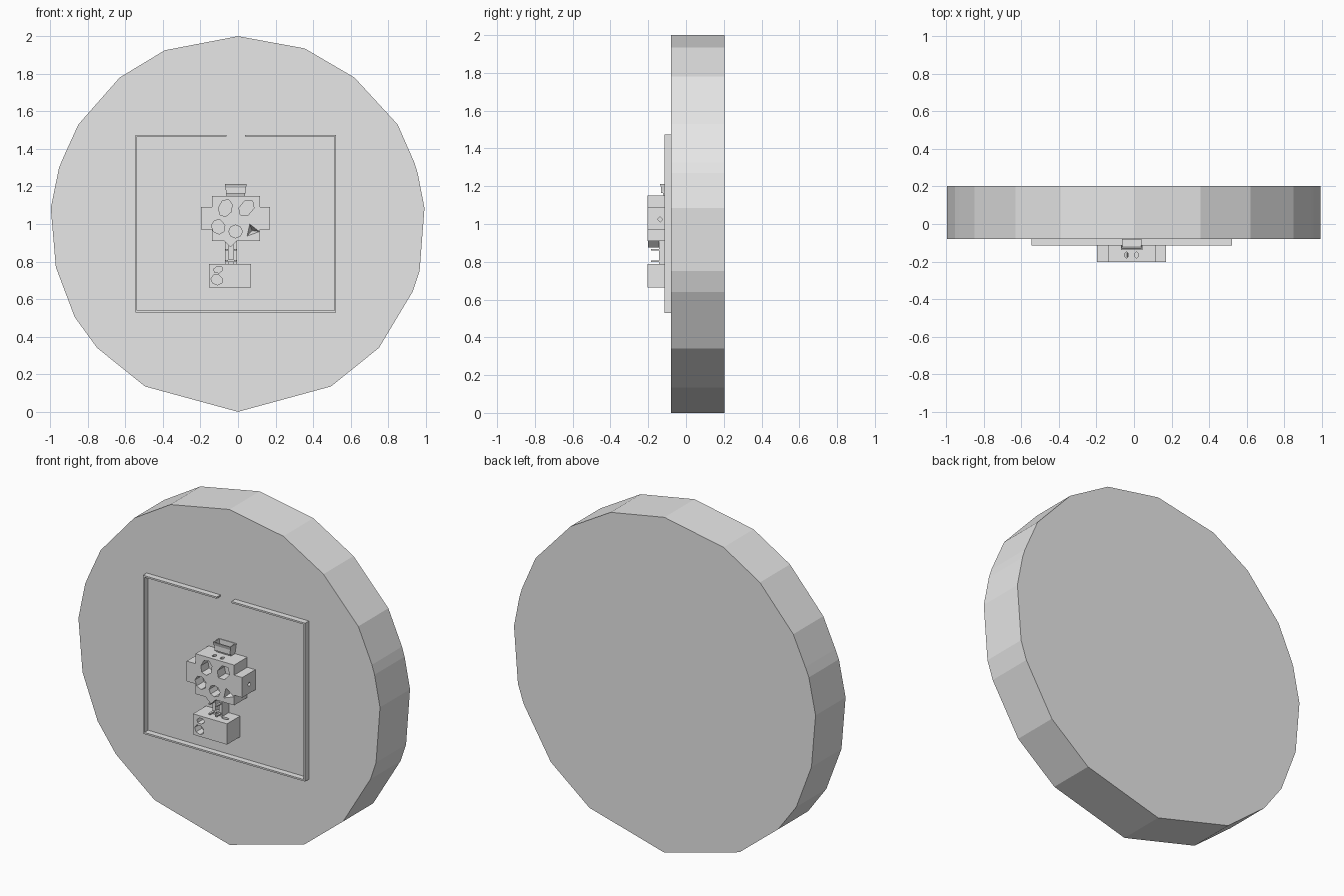
import bpy, bmesh, math
from mathutils import Matrix, Vector

if "Cube" in bpy.data.objects:
    bpy.data.objects.remove(bpy.data.objects["Cube"], do_unlink=True)

grey = bpy.data.materials.new("plain_grey")
grey.use_nodes = True
colour = (0.8, 0.8, 0.8, 1)
grey.diffuse_color = colour
grey.node_tree.nodes["Principled BSDF"].inputs["Base Color"].default_value = colour


def finish(name, bm):
    bmesh.ops.recalc_face_normals(bm, faces=bm.faces)
    me = bpy.data.meshes.new(name)
    bm.to_mesh(me)
    bm.free()
    me.materials.append(grey)
    ob = bpy.data.objects.new(name, me)
    bpy.context.collection.objects.link(ob)
    return ob


def slab(name, outline, y0, y1):
    """Extrude an x-z outline from y0 to y1."""
    bm = bmesh.new()
    face = bm.faces.new([bm.verts.new((x, y0, z)) for x, z in outline])
    ext = bmesh.ops.extrude_face_region(bm, geom=[face])
    verts = [g for g in ext["geom"] if isinstance(g, bmesh.types.BMVert)]
    bmesh.ops.translate(bm, verts=verts, vec=(0, y1 - y0, 0))
    return finish(name, bm)


def box(name, x0, x1, y0, y1, z0, z1):
    return slab(name, [(x0, z0), (x1, z0), (x1, z1), (x0, z1)], y0, y1)


def prism(name, centre, radii, depth, axis, tilt=0, sides=6, tip=1):
    """Faceted cutter along an axis, optionally tapering inward."""
    bm = bmesh.new()
    bmesh.ops.create_cone(bm, cap_ends=True, segments=sides, radius1=tip, radius2=1, depth=1)
    turn = Vector(axis).to_track_quat('Z', 'Y').to_matrix().to_4x4()
    m = (Matrix.Translation(centre) @ turn @ Matrix.Rotation(math.radians(tilt), 4, 'Z')
         @ Matrix.Diagonal((radii[0], radii[1], depth, 1)))
    bmesh.ops.transform(bm, matrix=m, verts=bm.verts)
    return finish(name, bm)


def carve(target, cutters):
    for c in cutters:
        mod = target.modifiers.new("hole", 'BOOLEAN')
        mod.operation = 'DIFFERENCE'
        mod.solver = 'EXACT'
        mod.object = c
    bpy.context.view_layer.objects.active = target
    for mod in list(target.modifiers):
        bpy.ops.object.modifier_apply(modifier=mod.name)
    for c in cutters:
        bpy.data.objects.remove(c, do_unlink=True)


# Thick faceted disc
rim = [(0, 2), (.355, 1.935), (.62, 1.78), (.85, 1.53), (.94, 1.325), (.957, 1.27),
       (.993, 1.085), (.967, .75), (.93, .64), (.75, .34), (.495, .135), (0, 0),
       (-.495, .135), (-.75, .34), (-.87, .505), (-.97, .77), (-.997, 1.085),
       (-.953, 1.3), (-.93, 1.355), (-.85, 1.53), (-.63, 1.78), (-.39, 1.925)]
slab("disc", rim, -.08, .203)

# Thin raised border with a gap at the top
L, R, B, T, W = -.547, .523, .53, 1.475, .01
F, K = -.115, -.078
slab("border", [(-.06, T), (L, T), (L, B), (R, B), (R, T), (.037, T), (.037, T - W),
                (R - W, T - W), (R - W, B + W), (L + W, B + W), (L + W, T - W),
                (-.06, T - W)], F, K)

# Cross-shaped upper block
head = slab("upper_block",
            [(-.197, .97), (-.138, .97), (-.138, .91), (.117, .91), (.117, .97),
             (.17, .97), (.17, 1.09), (.117, 1.09), (.117, 1.15), (-.138, 1.15),
             (-.138, 1.09), (-.197, 1.09)], -.203, K)
FRONT = (0, -1, 0)
holes = [prism("hole", (x, -.19, z), r, .11, FRONT, t, n)
         for x, z, r, t, n in [(-.067, 1.085, (.036, .048), -20, 7),
                               (.045, 1.085, (.036, .05), -40, 6),
                               (-.105, .985, (.036, .04), 30, 7),
                               (-.013, .96, (.036, .034), 0, 8)]]
holes += [prism("slot", (x, -.165, 1.14), (.011, .017), .06, (0, 0, 1)) for x in (-.04, .013)]
holes.append(prism("side_hole", (.17, -.137, 1.025), (.014, .014), .05, (1, 0, 0), 0, 4))
holes.append(prism("dent", (.075, -.19, .965), (.055, .05), .06, FRONT, 20, 3, .05))
carve(head, holes)

# Small open hopper on top
bm = bmesh.new()
bmesh.ops.create_cube(bm, size=1)
for v in bm.verts:
    up = v.co.z > 0
    half = .058 if up else .048
    v.co = (-.012 + math.copysign(half, v.co.x),
            K if v.co.y > 0 else (-.138 if up else -.118), 1.213 if up else 1.148)
bm.faces.ensure_lookup_table()
top = max(bm.faces, key=lambda f: f.calc_center_median().z)
bmesh.ops.inset_region(bm, faces=[top], thickness=.009)
ext = bmesh.ops.extrude_face_region(bm, geom=[top])
floor = [g for g in ext["geom"] if isinstance(g, bmesh.types.BMVert)]
bmesh.ops.delete(bm, geom=[top], context='FACES_ONLY')
bmesh.ops.translate(bm, verts=floor, vec=(0, 0, -.05))
finish("hopper", bm)

# Neck struts and wedge
for side, x in (("right", -.06), ("left", -.015)):
    box(side + "_neck_strut", x - .01, x + .01, -.142, K, .78, .92)
    for z in (.8, .86):
        box(side + "_neck_bracket", x - .006, x + .006, -.185, -.13, z, z + .008)
slab("neck_wedge", [(-.075, .91), (-.04, .875), (-.005, .91)], -.2, -.14)
box("neck_tie", -.06, -.015, -.14, -.12, .80, .81)

# Lower block
body = box("lower_block", -.155, .07, -.203, K, .663, .787)
carve(body, [prism("hole", (-.105, -.19, .757), (.026, .018), .08, FRONT, 15),
             prism("hole", (-.113, -.19, .703), (.032, .027), .08, FRONT, -20, 7),
             prism("slot", (.02, -.15, .78), (.025, .012), .05, (0, 0, 1))])
